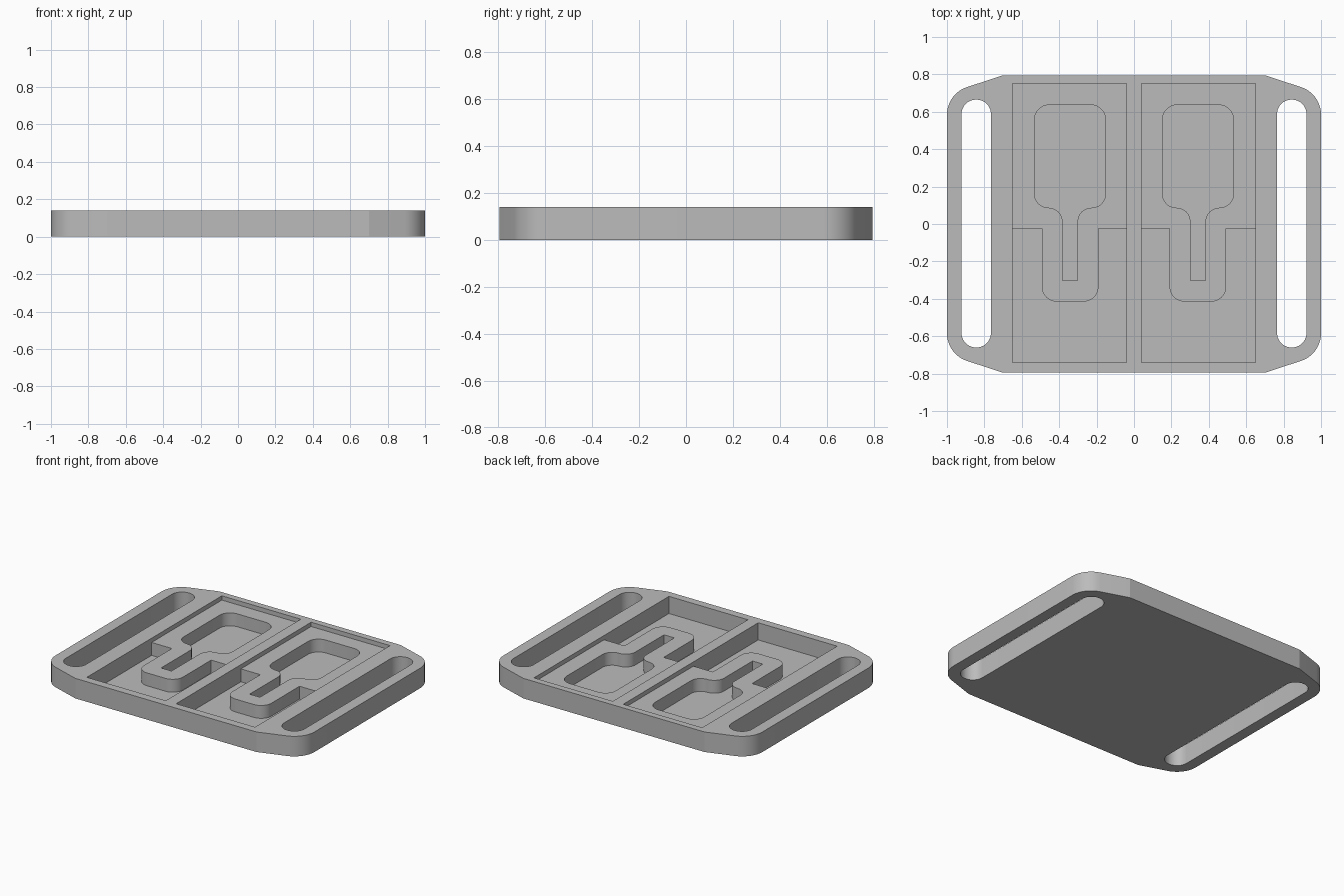
import bpy, bmesh, math
from mathutils import Vector

if "Cube" in bpy.data.objects:
    bpy.data.objects.remove(bpy.data.objects["Cube"])

TOP, LEDGE, FLOOR = 0.14, 0.11, 0.02

grey = bpy.data.materials.new("plain grey")
grey.use_nodes = True
colour = (0.5, 0.5, 0.5, 1)
grey.diffuse_color = colour
grey.node_tree.nodes["Principled BSDF"].inputs["Base Color"].default_value = colour


def rounded(points, steps=10):
    """Turn (x, y, radius) corners into an outline with rounded corners."""
    out = []
    for i, (x, y, r) in enumerate(points):
        p = Vector((x, y))
        if r == 0:
            out.append(p)
            continue
        a = (Vector(points[i - 1][:2]) - p).normalized()
        b = (Vector(points[(i + 1) % len(points)][:2]) - p).normalized()
        half = a.angle(b) / 2
        centre = p + (a + b).normalized() * r / math.sin(half)
        start = p + a * r / math.tan(half) - centre
        end = p + b * r / math.tan(half) - centre
        sweep = start.angle_signed(end)
        for k in range(steps + 1):
            t = -sweep * k / steps
            c, s = math.cos(t), math.sin(t)
            out.append(centre + Vector((c * start.x - s * start.y,
                                        s * start.x + c * start.y)))
    return out


def prism(name, points, z0, z1, side=1):
    """Extrude a rounded outline; side=-1 mirrors it across x."""
    bm = bmesh.new()
    face = bm.faces.new([bm.verts.new((side * p.x, p.y, z0)) for p in rounded(points)])
    top = bmesh.ops.extrude_face_region(bm, geom=[face])["geom"]
    bmesh.ops.translate(bm, vec=(0, 0, z1 - z0),
                        verts=[v for v in top if isinstance(v, bmesh.types.BMVert)])
    bmesh.ops.recalc_face_normals(bm, faces=bm.faces)
    mesh = bpy.data.meshes.new(name)
    bm.to_mesh(mesh)
    bm.free()
    mesh.materials.append(grey)
    obj = bpy.data.objects.new(name, mesh)
    bpy.context.collection.objects.link(obj)
    return obj


def box(x0, x1, y0, y1, r=0):
    return [(x0, y0, r), (x1, y0, r), (x1, y1, r), (x0, y1, r)]


# Tray outline: tapered ends with rounded corners
quarter = [(0.7, 0.795, 0), (1, 0.697, 0.155)]
right_half = quarter + [(x, -y, r) for x, y, r in reversed(quarter)]
outline = right_half + [(-x, y, r) for x, y, r in reversed(right_half)]
tray = prism("buckle_tray", outline, 0, TOP)

# Deep front area that leaves a rounded tongue standing under the ledge
deep = [(0.04, -0.74, 0), (0.65, -0.74, 0), (0.65, -0.025, 0), (0.493, -0.025, 0),
        (0.493, -0.415, 0.08), (0.19, -0.415, 0.08), (0.19, -0.025, 0), (0.04, -0.025, 0)]

# Paddle-shaped recess: rounded head running into a narrow stem
mid, half_head, half_stem = 0.342, 0.19, 0.04
paddle_half = [(half_stem, -0.303, 0), (half_stem, 0.087, 0.075),
               (half_head, 0.087, 0.074), (half_head, 0.637, 0.08)]
paddle = ([(mid + x, y, r) for x, y, r in paddle_half]
          + [(mid - x, y, r) for x, y, r in reversed(paddle_half)])

cutters = []
for side in (1, -1):
    for name, shape, z in (("strap_slot", box(0.765, 0.922, -0.66, 0.665, 0.077), -0.1),
                           ("shallow_pocket", box(0.04, 0.65, -0.74, 0.75), LEDGE),
                           ("deep_pocket", deep, FLOOR),
                           ("paddle_recess", paddle, FLOOR)):
        cutters.append(prism(name, shape, z, TOP + 0.1, side))

# Cut every recess, then bake the result
for cutter in cutters:
    mod = tray.modifiers.new(cutter.name, "BOOLEAN")
    mod.operation, mod.solver, mod.object = "DIFFERENCE", "EXACT", cutter
baked = bpy.data.meshes.new_from_object(
    tray.evaluated_get(bpy.context.evaluated_depsgraph_get()))
tray.modifiers.clear()
tray.data = baked
baked.materials.clear()
baked.materials.append(grey)
for cutter in cutters:
    bpy.data.objects.remove(cutter)

# Smooth the rounded walls, keep the edges sharp
bpy.ops.object.select_all(action="DESELECT")
tray.select_set(True)
bpy.context.view_layer.objects.active = tray
bpy.ops.object.shade_smooth_by_angle(angle=math.radians(15))
